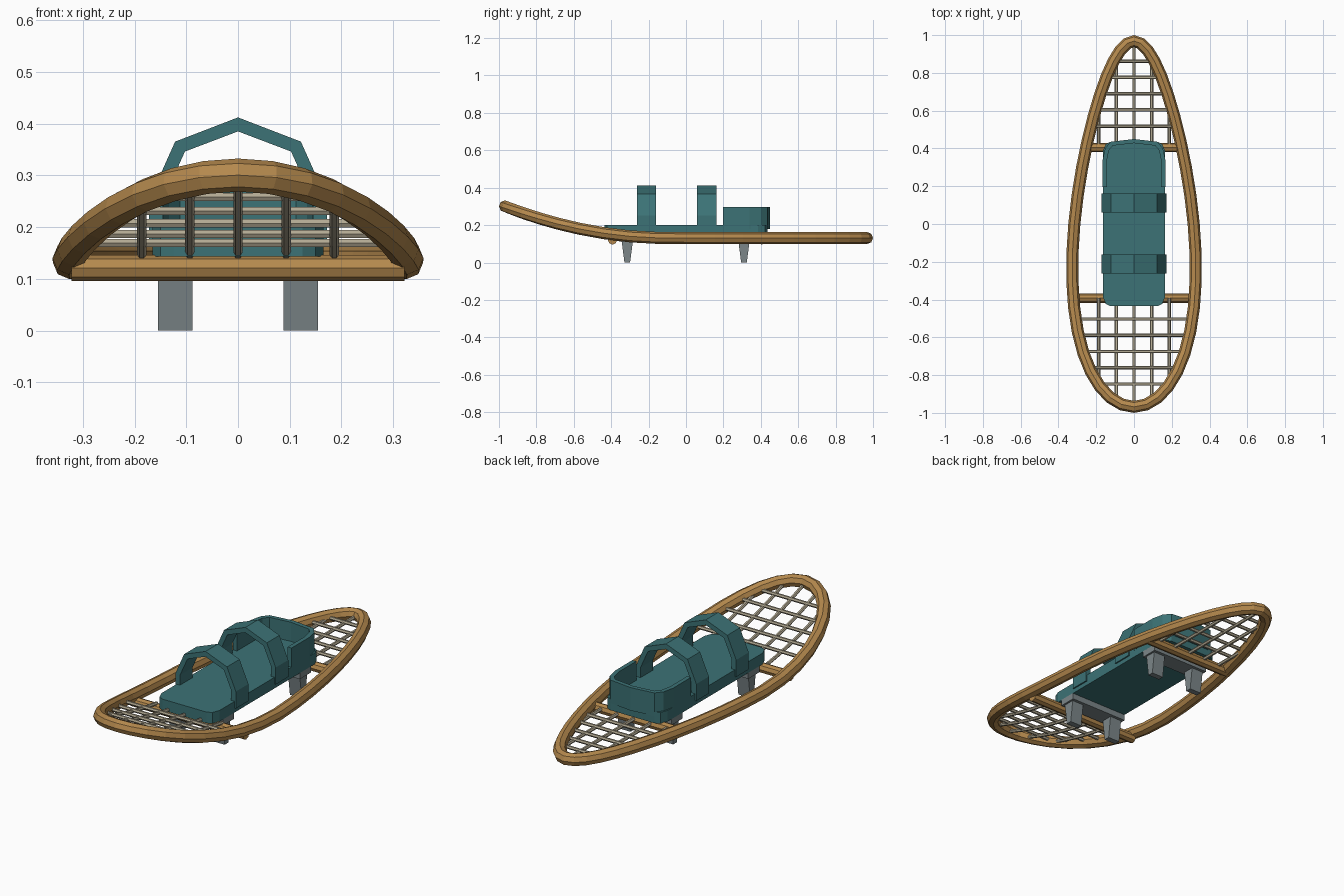
import bpy, bmesh, math
from mathutils import Vector

if "Cube" in bpy.data.objects:
    bpy.data.objects.remove(bpy.data.objects["Cube"])


def material(name, rgb):
    m = bpy.data.materials.new(name)
    m.diffuse_color = (*rgb, 1)
    m.use_nodes = True
    m.node_tree.nodes["Principled BSDF"].inputs["Base Color"].default_value = m.diffuse_color
    return m


WOOD = material("warm wood", (0.46, 0.25, 0.075))
CORD = material("pale cord", (0.45, 0.40, 0.29))
TEAL = material("teal binding", (0.045, 0.17, 0.18))
STEEL = material("grey steel", (0.20, 0.24, 0.25))

LENGTH = 0.968
TUBE = 0.032


def finish(name, bm, mat):
    bmesh.ops.recalc_face_normals(bm, faces=bm.faces[:])
    me = bpy.data.meshes.new(name)
    bm.to_mesh(me)
    bm.free()
    me.materials.append(mat)
    ob = bpy.data.objects.new(name, me)
    bpy.context.collection.objects.link(ob)
    return ob


def sweep(bm, pts, radius, sides=8, closed=False, turn=0.0):
    """Round bar along a path, with its section kept upright."""
    pts = [Vector(p) for p in pts]
    n = len(pts)
    rings = []
    for i, p in enumerate(pts):
        a = pts[i - 1] if closed or i else p
        b = pts[(i + 1) % n] if closed or i < n - 1 else p
        tan = (b - a).normalized()
        side = tan.cross(Vector((0, 0, 1))).normalized()
        up = side.cross(tan)
        angles = [turn + 2 * math.pi * k / sides for k in range(sides)]
        rings.append([bm.verts.new(p + radius * (math.cos(t) * side + math.sin(t) * up))
                      for t in angles])
    for i in range(n if closed else n - 1):
        r, s = rings[i], rings[(i + 1) % n]
        for k in range(sides):
            j = (k + 1) % sides
            bm.faces.new((r[k], r[j], s[j], s[k]))
    if not closed:
        bm.faces.new(rings[0])
        bm.faces.new(rings[-1])


def extrude(bm, outline, vec):
    """Solid from a planar outline."""
    face = bm.faces.new([bm.verts.new(p) for p in outline])
    new = bmesh.ops.extrude_face_region(bm, geom=[face])["geom"]
    bmesh.ops.translate(bm, vec=vec, verts=[v for v in new if isinstance(v, bmesh.types.BMVert)])


def ribbon(bm, outer, inner, vec):
    """Thick band between two matching open paths."""
    rows = []
    for o, i in zip(outer, inner):
        o, i = Vector(o), Vector(i)
        rows.append([bm.verts.new(p) for p in (o, i, i + Vector(vec), o + Vector(vec))])
    for r, s in zip(rows, rows[1:]):
        for k in range(4):
            j = (k + 1) % 4
            bm.faces.new((r[k], r[j], s[j], s[k]))
    bm.faces.new(rows[0])
    bm.faces.new(rows[-1])


def deck_z(y):
    """Height of the frame: flat behind, curling up at the toe."""
    return 0.131 + 0.225 * max(0.0, -0.1 - y) ** 2


def frame_x(y):
    """Half width of the frame at y."""
    c = max(-1.0, min(1.0, y / LENGTH))
    return 0.316 * math.sqrt(1 - c * c) * (1 - 0.28 * c)


def mirror_path(half):
    """Complete a path that starts on x = 0."""
    return [(-p[0], p[1], p[2]) for p in reversed(half[1:])] + half


# Bent wooden frame
bm = bmesh.new()
loop = []
for i in range(40):
    t = 2 * math.pi * i / 40
    y = LENGTH * math.cos(t)
    loop.append((math.copysign(frame_x(y), math.sin(t)), y, deck_z(y)))
sweep(bm, loop, TUBE, closed=True)
finish("frame", bm, WOOD)

# Wooden crossbars
for name, y in (("toe_crossbar", -0.393), ("heel_crossbar", 0.405)):
    bm = bmesh.new()
    w = frame_x(y)
    sweep(bm, [(-w, y, 0.121), (w, y, 0.121)], 0.025)
    finish(name, bm, WOOD)

# Cord netting at toe and heel
for name, sign, start, rows in (
        ("toe_netting", -1, 0.393, [0.503 + 0.086 * i for i in range(5)]),
        ("heel_netting", 1, 0.405, [0.518 + 0.086 * i for i in range(5)])):
    bm = bmesh.new()
    for r in rows:
        y = sign * r
        w = frame_x(y) - 0.015
        sweep(bm, [(-w, y, deck_z(y) + 0.002), (w, y, deck_z(y) + 0.002)], 0.009, 6)
    for x in (-0.186, -0.093, 0, 0.093, 0.186):
        end = start
        while end < 0.95 and frame_x(sign * end) > abs(x) + 0.012:
            end += 0.005
        path = []
        for k in range(7):
            y = sign * (start + (end - start) * k / 6)
            path.append((x, y, deck_z(y) - 0.004))
        sweep(bm, path, 0.009, 6)
    finish(name, bm, CORD)

# Foot plate with clipped corners
bm = bmesh.new()
quarter = [(0.125, 0.435), (0.15, 0.422), (0.165, 0.385)]
right = [(x, -y) for x, y in quarter] + [(x, y) for x, y in reversed(quarter)]
outline = right + [(-x, y) for x, y in reversed(right)]
extrude(bm, [(x, y, 0.143) for x, y in outline], (0, 0, 0.057))
finish("foot_plate", bm, TEAL)

# Arched straps over the foot
for name, y in (("toe_strap", -0.263), ("instep_strap", 0.06)):
    bm = bmesh.new()

    def arch(w, h):
        half = [(w * math.sin(a), y, 0.252 + h * math.cos(a))
                for a in (0, math.pi / 4, math.pi / 2)]
        return mirror_path(half + [(w, y, 0.165)])
    ribbon(bm, arch(0.172, 0.16), arch(0.145, 0.133), (0, 0.102, 0))
    finish(name, bm, TEAL)

# Heel cup, a U-shaped wall
bm = bmesh.new()
cup_out = mirror_path([(0, 0.45, 0.18), (0.125, 0.435, 0.18), (0.153, 0.40, 0.18),
                       (0.166, 0.34, 0.18), (0.166, 0.197, 0.18)])
cup_in = mirror_path([(0, 0.428, 0.18), (0.112, 0.415, 0.18), (0.133, 0.39, 0.18),
                      (0.144, 0.335, 0.18), (0.144, 0.197, 0.18)])
ribbon(bm, cup_out, cup_in, (0, 0, 0.118))
finish("heel_cup", bm, TEAL)

# Steel crampons: a bar with two tapered spikes
for name, y in (("toe_crampon", -0.314), ("heel_crampon", 0.31)):
    bm = bmesh.new()
    extrude(bm, [(-0.165, y - 0.045, 0.112), (0.165, y - 0.045, 0.112),
                 (0.165, y + 0.045, 0.112), (-0.165, y + 0.045, 0.112)], (0, 0, 0.033))
    for x in (-0.155, 0.088):
        extrude(bm, [(x, y - 0.015, 0), (x, y + 0.015, 0),
                     (x, y + 0.03, 0.114), (x, y - 0.03, 0.114)], (0.067, 0, 0))
    finish(name, bm, STEEL)
